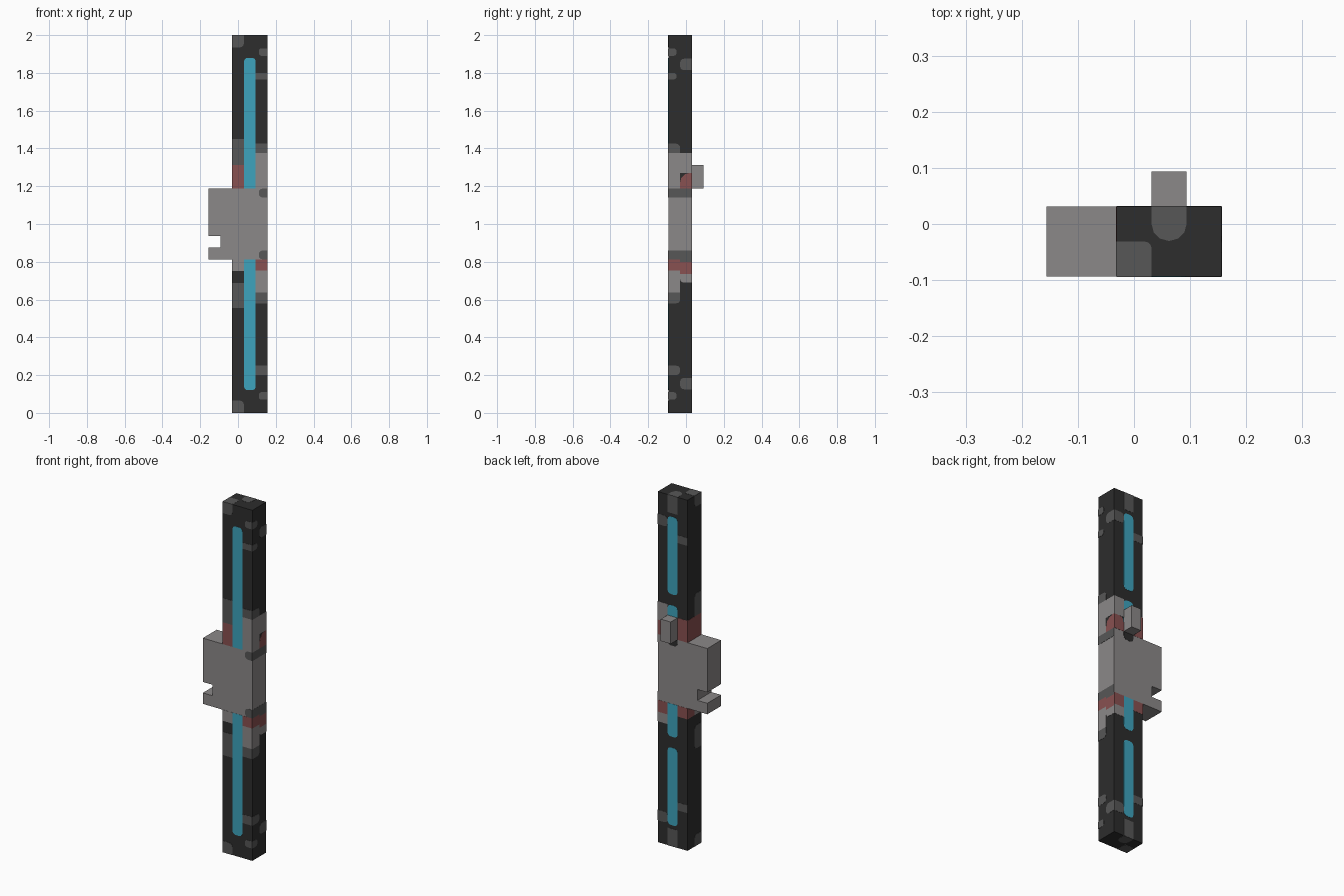
import bpy, bmesh, math
from mathutils import Vector

if "Cube" in bpy.data.objects:
    bpy.data.objects.remove(bpy.data.objects["Cube"], do_unlink=True)


def material(name, rgb):
    m = bpy.data.materials.new(name)
    m.use_nodes = True
    m.diffuse_color = (*rgb, 1)
    bsdf = next(n for n in m.node_tree.nodes if n.type == 'BSDF_PRINCIPLED')
    bsdf.inputs["Base Color"].default_value = (*rgb, 1)
    return m


MATS = {
    "black": material("charcoal", (0.026, 0.026, 0.026)),
    "grey": material("dark grey", (0.095, 0.095, 0.095)),
    "steel": material("light grey", (0.26, 0.247, 0.247)),
    "red": material("dull red", (0.25, 0.082, 0.082)),
    "cyan": material("cyan glow", (0.048, 0.37, 0.51)),
}

U = 1 / 16                                # modelling grid unit
X0, X1, X2, X3 = (-U / 2 + i * U for i in range(4))
Y0, Y1, Y2 = -1.5 * U, -0.5 * U, 0.5 * U
LOW, HIGH = 13 * U, 19 * U                # housing bottom and top
LIFT = 0.001                              # how far painted plates stand proud


def finish(name, bm, colour):
    bmesh.ops.recalc_face_normals(bm, faces=bm.faces)
    mesh = bpy.data.meshes.new(name)
    bm.to_mesh(mesh)
    bm.free()
    mesh.materials.append(MATS[colour])
    ob = bpy.data.objects.new(name, mesh)
    bpy.context.collection.objects.link(ob)


def prism(bm, points, direction):
    """Closed solid: an outline extruded along a vector."""
    face = bm.faces.new([bm.verts.new(p) for p in points])
    ext = bmesh.ops.extrude_face_region(bm, geom=[face], use_keep_orig=True)
    verts = [g for g in ext["geom"] if isinstance(g, bmesh.types.BMVert)]
    bmesh.ops.translate(bm, verts=verts, vec=direction)


def box(name, x, y, z, colour):
    bm = bmesh.new()
    prism(bm, [(x[0], y[0], z[0]), (x[1], y[0], z[0]), (x[1], y[1], z[0]), (x[0], y[1], z[0])],
          (0, 0, z[1] - z[0]))
    finish(name, bm, colour)


# Upper and lower limbs, and the rear peg
box("lower_limb", (X0, X3), (Y0, Y2), (0, LOW), "black")
box("upper_limb", (X0, X3), (Y0, Y2), (HIGH, 2), "black")
box("rear_peg", (X1, X2), (Y2, Y2 + U), (HIGH, HIGH + 2 * U), "steel")

# Central housing with a notched grip side
bm = bmesh.new()
outer, inner = X0 - 2 * U, X0 - U
prism(bm, [(x, Y0, z) for x, z in (
    (outer, LOW), (X3, LOW), (X3, HIGH), (outer, HIGH),
    (outer, LOW + 2 * U), (inner, LOW + 2 * U), (inner, LOW + U), (outer, LOW + U))],
    (0, Y2 - Y0, 0))
finish("central_housing", bm, "steel")

# Painted plates: each side maps (u, v) to a point, with an outward normal
SIDES = {
    "front": (lambda u, v: Vector((u, Y0, v)), Vector((0, -1, 0))),
    "back": (lambda u, v: Vector((u, Y2, v)), Vector((0, 1, 0))),
    "right": (lambda u, v: Vector((X3, u, v)), Vector((1, 0, 0))),
    "left": (lambda u, v: Vector((X0, u, v)), Vector((-1, 0, 0))),
    "top": (lambda u, v: Vector((u, v, 2)), Vector((0, 0, 1))),
    "bottom": (lambda u, v: Vector((u, v, 0)), Vector((0, 0, -1))),
}
groups = {}


def outline(u, v, corners, r):
    """Rectangle with chosen corners rounded: 0 low-left, then anticlockwise."""
    pts = []
    for i, (cu, cv, su, sv) in enumerate(((u[0], v[0], 1, 1), (u[1], v[0], -1, 1),
                                          (u[1], v[1], -1, -1), (u[0], v[1], 1, -1))):
        if i not in corners:
            pts.append((cu, cv))
            continue
        arc = [(cu + su * r * (1 - math.cos(a)), cv + sv * r * (1 - math.sin(a)))
               for a in (0, math.pi / 6, math.pi / 3, math.pi / 2)]
        pts += arc if su * sv > 0 else arc[::-1]
    return pts


def plate(side, colour, u, v0, v1, corners=(), r=0.02):
    to_point, normal = SIDES[side]
    bm = groups.setdefault((side, colour), bmesh.new() if (side, colour) not in groups else None)
    pts = [to_point(*p) - normal * LIFT for p in outline(u, (v0, v1), corners, r)]
    prism(bm, pts, normal * 2 * LIFT)


def both_ends(side, colour, u, v0, v1, corners=(), r=0.02):
    """Same plate on the upper limb and mirrored on the lower limb."""
    plate(side, colour, u, v0, v1, corners, r)
    plate(side, colour, u, 2 - v1, 2 - v0, [3 - c for c in corners], r)


A, B, C = (X0, X1), (X1, X2), (X2, X3)    # columns across front and back
F, R = (Y0, Y1), (Y1, Y2)                 # front and rear halves of the sides
ALL = (Y0, Y2)
EDGE = (0.11, X3)                         # small spots on the front right edge
SPOT = (Y0, -0.05)

# Front: glowing strip and worn spots
both_ends("front", "cyan", B, HIGH, 1.88, (2, 3))
both_ends("front", "grey", A, 1.935, 2, (1,))
both_ends("front", "grey", EDGE, 1.89, 1.93, (0, 3), 0.015)
both_ends("front", "grey", C, 1.765, 1.80)
both_ends("front", "grey", EDGE, 1.14, HIGH, (0, 3))
plate("front", "grey", A, 1.3125, 1.45)
plate("front", "red", A, HIGH, 1.3125)
plate("front", "grey", C, 1.375, 1.425)
plate("front", "steel", C, HIGH, 1.375)
plate("front", "steel", A, 0.75, LOW)
plate("front", "grey", A, 0.555, 0.6875)
plate("front", "red", C, 0.755, LOW)
plate("front", "steel", C, 0.637, 0.755)
plate("front", "grey", C, 0.58, 0.637)
plate("front", "grey", C, 0.2, 0.25)

# Right side
both_ends("right", "grey", SPOT, 1.89, 1.93, (1, 2), 0.015)
both_ends("right", "grey", SPOT, 1.765, 1.80, (1, 2), 0.015)
both_ends("right", "grey", R, 1.815, 1.875, (0, 3))
both_ends("right", "grey", ALL, 1.14, HIGH)
plate("right", "grey", F, 1.375, 1.425, (2,))
plate("right", "steel", F, HIGH, 1.375)
plate("right", "steel", R, 1.27, 1.375)
plate("right", "red", R, HIGH, 1.27, (3,), 0.05)
plate("right", "red", F, 0.755, LOW)
plate("right", "grey", R, 0.80, LOW)
plate("right", "red", R, 0.735, 0.80)
plate("right", "steel", F, 0.637, 0.755)
plate("right", "steel", R, 0.69, 0.735, (0,))
plate("right", "grey", F, 0.58, 0.637, (1,))
plate("right", "grey", F, 0.2, 0.25, (1, 2))

# Left side
both_ends("left", "grey", F, 1.935, 2, (1,))
plate("left", "red", ALL, HIGH, 1.3125)
plate("left", "grey", F, 1.3125, 1.44, (2,))
plate("left", "steel", F, 0.75, LOW)
plate("left", "red", R, 0.75, LOW)
plate("left", "grey", F, 0.555, 0.6875, (1, 2))

# Back: broken glowing strip
both_ends("back", "cyan", B, 1.4375, 1.88, (0, 1, 2, 3))
both_ends("back", "cyan", B, HIGH, 1.375, (2, 3))
both_ends("back", "grey", B, 1.90, 2)
both_ends("back", "grey", C, 1.815, 1.875, (0, 3))
both_ends("back", "grey", A, 1.74, 1.785)
plate("back", "steel", C, 1.27, 1.375)
plate("back", "red", C, HIGH, 1.27, (3,), 0.03)
plate("back", "red", A, HIGH, 1.3125)
plate("back", "red", A, 0.75, LOW)
plate("back", "red", C, 0.745, LOW)
plate("back", "steel", C, 0.69, 0.745)
plate("back", "black", B, 1.145, HIGH, (0, 1))

# End caps
for cap in ("top", "bottom"):
    plate(cap, "grey", A, Y0, Y1, (2,), 0.012)
    plate(cap, "grey", B, -0.03, Y2, (0, 1), 0.03)

for (side, colour), bm in groups.items():
    finish(f"{side}_{colour}_plates", bm, colour)
